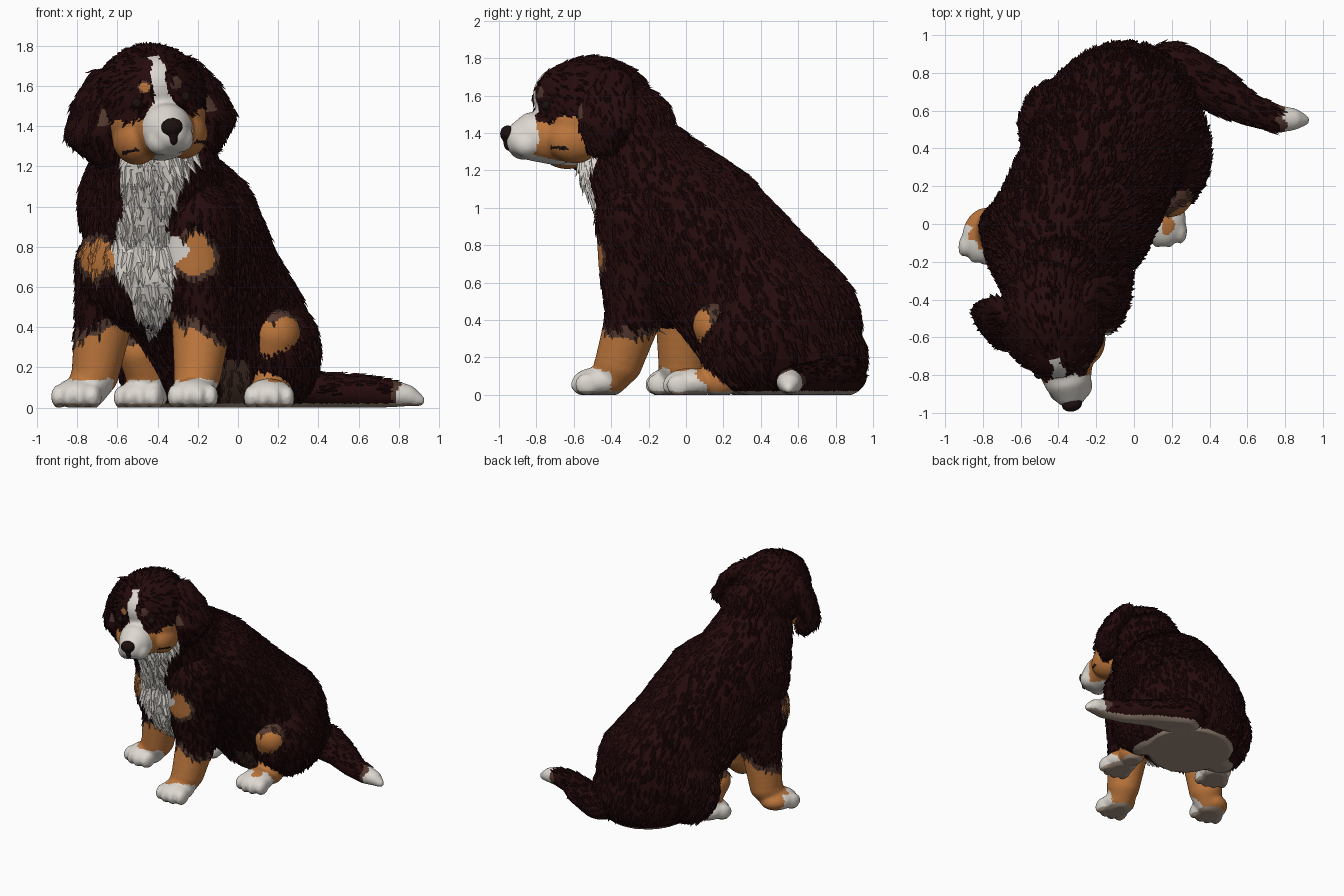
import bpy, bmesh, math, random
from mathutils import Vector, Matrix

random.seed(4)
if "Cube" in bpy.data.objects:
    bpy.data.objects.remove(bpy.data.objects["Cube"])

# Flat colours
COLOURS = [("dark_coat", (0.018, 0.0032, 0.0035)), ("coat_edge", (0.085, 0.04, 0.028)),
           ("tan_fur", (0.50, 0.18, 0.045)), ("white_fur", (0.72, 0.68, 0.63)),
           ("sole_taupe", (0.36, 0.275, 0.215)), ("nose_dark", (0.012, 0.005, 0.005))]
COAT, EDGE, TAN, WHITE, SOLE, NOSE = range(6)
MATS = []
for name, rgb in COLOURS:
    m = bpy.data.materials.new(name)
    m.use_nodes = True
    m.diffuse_color = (*rgb, 1)
    bsdf = m.node_tree.nodes["Principled BSDF"]
    bsdf.inputs["Base Color"].default_value = (*rgb, 1)
    bsdf.inputs["Roughness"].default_value = 0.9
    MATS.append(m)


def blob(c, r, yaw=0):
    """One ellipsoid: centre, radii, turn about z."""
    r = (r, r, r) if isinstance(r, (int, float)) else r
    return Vector(c), Vector(r), yaw


def chain(*links, yaw=0, steps=6):
    """Row of blended ellipsoids through the given (centre, radii) links."""
    out = []
    balls = [blob(*k) for k in links]
    for (c0, r0, _), (c1, r1, _) in zip(balls, balls[1:]):
        out += [(c0.lerp(c1, i / steps), r0.lerp(r1, i / steps), yaw) for i in range(steps + 1)]
    return out


def wobble(p):
    return 0.012 * (math.sin(41 * p.x + 23 * p.z) + math.sin(57 * p.y - 31 * p.x))


def add_tuft(bm, c, n, flow, length, mat):
    """Small pointed lock of fur lying along the flow direction."""
    f = flow + Vector([random.uniform(-0.25, 0.25) for _ in range(3)])
    f -= n * f.dot(n)
    if f.length < 0.1:
        return
    f.normalize()
    s = n.cross(f)
    size = length * random.uniform(0.7, 1.2)
    w = size * 0.3
    spots = (c + n * w * 0.4, c + s * w - n * 0.01, c - s * w - n * 0.01, c + f * size + n * size * 0.18)
    top, a, b, tip = [bm.verts.new(p) for p in spots]
    for vs in ((top, tip, a), (top, b, tip), (a, tip, b), (top, a, b)):
        bm.faces.new(vs).material_index = mat


def sculpt(name, blobs, paint, fur=None, flow=(0.1, 0.4, -0.9), density=0.15,
           ground=True, voxel=0.016, matrix=None):
    """Fuse ellipsoids into one skin, paint faces by rule, then add fur locks."""
    bm = bmesh.new()
    for c, r, yaw in blobs:
        mat = Matrix.Translation(c) @ Matrix.Rotation(yaw, 4, 'Z') @ Matrix.Diagonal((*r, 1))
        bmesh.ops.create_icosphere(bm, subdivisions=3, radius=1, matrix=mat)
    mesh = bpy.data.meshes.new(name)
    bm.to_mesh(mesh)
    bm.free()
    ob = bpy.data.objects.new(name, mesh)
    bpy.context.collection.objects.link(ob)
    rm = ob.modifiers.new("fuse", 'REMESH')
    rm.mode, rm.voxel_size = 'VOXEL', voxel
    sm = ob.modifiers.new("soften", 'SMOOTH')
    sm.factor, sm.iterations = 0.5, 5
    deps = bpy.context.evaluated_depsgraph_get()
    skin = bpy.data.meshes.new_from_object(ob.evaluated_get(deps))
    ob.modifiers.clear()
    ob.data = skin
    skin.name = name
    skin.materials.clear()
    for m in MATS:
        skin.materials.append(m)
    bm = bmesh.new()
    bm.from_mesh(skin)
    if ground:
        for v in bm.verts:
            v.co.z = max(v.co.z, 0)
    bm.normal_update()
    roots = []
    for f in bm.faces:
        p, n = f.calc_center_median(), f.normal.copy()
        f.smooth = True
        f.material_index = SOLE if ground and p.z < 0.02 and n.z < -0.4 else paint(p, n)
        if fur and f.material_index in fur and random.random() < density and (not ground or p.z > 0.06):
            roots.append((p, n, f.material_index))
    for p, n, i in roots:
        add_tuft(bm, p, n, Vector(flow), fur[i], i)
    bm.to_mesh(skin)
    bm.free()
    if matrix:
        ob.matrix_world = matrix
    return ob


# White bib rows (height, centre, half width) between two tan chest spots
BIB = [(0.33, -0.41, 0.0), (0.5, -0.43, 0.07), (0.68, -0.45, 0.12), (0.79, -0.45, 0.21),
       (0.86, -0.46, 0.13), (0.98, -0.48, 0.11), (1.12, -0.43, 0.14), (1.3, -0.39, 0.18)]
SPOTS = [(-0.7, 0.75, 0.085), (-0.22, 0.76, 0.1)]


def paint_chest(p, n):
    if p.y < -0.12 and n.y < 0.1 and p.z > 0.33:
        for (z0, c0, w0), (z1, c1, w1) in zip(BIB, BIB[1:]):
            t = (p.z - z0) / (z1 - z0)
            if 0 <= t <= 1 and abs(p.x - c0 - (c1 - c0) * t) < w0 + (w1 - w0) * t + wobble(p):
                return WHITE
        d = min(math.hypot(p.x - x, p.z - z) - r for x, z, r in SPOTS) + wobble(p) * 0.6
        if d < 0.03:
            return TAN if d < 0 else EDGE
    # thin belly hair
    if p.z < 0.24 and n.y < -0.2 and -0.09 < p.x < 0.06:
        return EDGE
    return COAT


# Torso with nape and thighs
torso = chain(((-0.41, -0.28, 1.25), 0.29), ((-0.42, -0.085, 1.0), 0.38),
              ((-0.3, 0.05, 0.86), 0.42), ((-0.18, 0.32, 0.57), 0.42),
              ((-0.08, 0.5, 0.36), 0.44))
torso += [blob((-0.4, -0.31, 1.42), (0.24, 0.25, 0.25)),
          blob((-0.42, -0.1, 0.72), (0.38, 0.33, 0.36)),
          blob((-0.05, 0.58, 0.2), (0.4, 0.39, 0.32)),
          blob((0.2, 0.39, 0.27), (0.21, 0.32, 0.28)),
          blob((-0.4, 0.52, 0.27), (0.21, 0.25, 0.28))]
sculpt("torso", torso, paint_chest, {COAT: 0.06, EDGE: 0.05, TAN: 0.05, WHITE: 0.11}, (0.1, 0.35, -0.9))


# Legs: dark top, tan shin, white paw with four toes
def paw(c, yaw):
    turn = Matrix.Rotation(yaw, 3, 'Z')
    out = [blob(c, (0.12, 0.15, 0.08), yaw)]
    for k in (-1.5, -0.5, 0.5, 1.5):
        off = turn @ Vector((k * 0.06, -0.1 + 0.022 * abs(k), -0.015))
        out.append(blob(c + off, (0.037, 0.068, 0.06), yaw))
    return out


def leg(name, links, foot, yaw, tan_top, lean=0, tan_back=9):
    foot = Vector(foot)
    ahead = Vector((math.sin(yaw), -math.cos(yaw), 0))

    def paint(p, n):
        w = wobble(p)
        if p.z < 0.135 + w * 0.5 and (p - foot).dot(ahead) > -0.08 + 0.4 * p.z + w:
            return WHITE
        if p.z > 0.55:
            return paint_chest(p, n)
        rise = p.z - tan_top - lean * (p.x - foot.x) - w
        if p.z > 0.24:
            rise = max(rise, p.y - tan_back)
        return TAN if rise < 0 else EDGE if rise < 0.05 else COAT

    sculpt(name, chain(*links) + paw(foot, yaw), paint, {COAT: 0.05, EDGE: 0.04}, voxel=0.013, density=0.1)


leg("left_front_leg", [((-0.21, -0.275, 0.93), 0.21), ((-0.21, -0.28, 0.7), 0.19), ((-0.18, -0.28, 0.42), 0.15),
                       ((-0.2, -0.36, 0.17), (0.12, 0.13, 0.12)), ((-0.22, -0.41, 0.09), 0.1)],
    (-0.225, -0.46, 0.07), 0, 0.385, -0.45)
leg("right_front_leg", [((-0.62, -0.03, 0.7), 0.19), ((-0.67, -0.02, 0.42), 0.145),
                        ((-0.71, -0.02, 0.17), (0.12, 0.13, 0.12)), ((-0.75, -0.04, 0.09), 0.1)],
    (-0.79, -0.06, 0.07), -0.2, 0.325, 0.5)
leg("left_hind_leg", [((0.19, 0.16, 0.37), 0.125), ((0.165, 0.22, 0.2), 0.11), ((0.17, 0.18, 0.08), 0.1)],
    (0.155, 0.03, 0.065), 0, 0.44, 0.1, 0.13)
leg("right_hind_leg", [((-0.49, 0.31, 0.28), 0.11), ((-0.45, 0.36, 0.16), 0.11), ((-0.44, 0.4, 0.08), 0.1)],
    (-0.47, 0.37, 0.065), -0.35, 0.31, -0.2)


# Tail curling along the ground, white tip
def paint_tail(p, n):
    x = p.x + wobble(p)
    return WHITE if x > 0.79 else EDGE if x > 0.765 else COAT


sculpt("tail", chain(((0.2, 0.8, 0.1), (0.17, 0.17, 0.12)), ((0.42, 0.72, 0.085), (0.13, 0.13, 0.09)),
                     ((0.6, 0.61, 0.08), (0.09, 0.09, 0.085)), ((0.76, 0.555, 0.07), (0.075, 0.075, 0.07)),
                     ((0.84, 0.555, 0.06), (0.055, 0.06, 0.055)), ((0.905, 0.55, 0.035), (0.025, 0.03, 0.03))),
       paint_tail, {COAT: 0.05}, (0.9, -0.45, 0), voxel=0.013, density=0.1)

# Head, shaped facing forward then turned and tilted
HEAD = Matrix.Translation((-0.43, -0.5, 1.5)) @ Matrix.Rotation(0.19, 4, 'Z') @ Matrix.Rotation(-0.13, 4, 'Y')


def paint_head(p, n):
    w, ax = wobble(p) * 0.6, abs(p.x)
    if p.y < 0 and p.z < 0.25 and n.y < 0.3:
        blaze = 0.03 + 0.65 * max(0, 0.06 - p.z) + 0.15 * max(0, 0.05 - abs(p.z - 0.17))
        if p.z > -0.06 and ax < min(blaze, 0.13) + w:
            return WHITE
        if p.y < -0.33 + w and p.z < 0.02 or (p.z < -0.2 and ax < 0.07):
            return WHITE
        # brow spots
        brow = math.hypot(ax - 0.08, p.z - 0.105)
        if brow < 0.032:
            return TAN if p.x < 0 and brow < 0.024 else EDGE
    if p.y < w and p.z < -0.05 + w:
        # mouth corner
        if -0.26 < p.y < -0.18 and abs(p.z + 0.21 + 0.2 * (p.y + 0.2)) < 0.008:
            return NOSE
        return TAN
    return COAT


def paint_ear(p, n):
    return EDGE if n.y < -0.8 and -0.06 < p.z < 0.1 else COAT


head = [blob((0, 0, 0.03), (0.285, 0.31, 0.285)), blob((0, -0.1, -0.05), (0.25, 0.2, 0.2)),
        blob((0, -0.13, 0.1), (0.2, 0.19, 0.17)), blob((0, 0.1, 0.08), (0.22, 0.22, 0.2))]
head += chain(((0, -0.2, -0.12), (0.165, 0.14, 0.155)), ((0, -0.34, -0.12), (0.125, 0.09, 0.13)),
              ((0, -0.42, -0.135), (0.085, 0.06, 0.085)))
for side in (-1, 1):
    head += [blob((side * 0.12, -0.12, -0.15), (0.12, 0.16, 0.13)),
             blob((side * 0.05, -0.37, -0.17), (0.07, 0.08, 0.07))]
sculpt("head", head, paint_head, {COAT: 0.04}, (0, 0.7, -0.5), 0.08, False, 0.012, HEAD)

# Drooping ears, flaring outward low down
for side, label in ((1, "left"), (-1, "right")):
    ear = chain(((side * 0.22, 0.06, 0.13), (0.06, 0.13, 0.09)), ((side * 0.29, 0.02, 0.01), (0.065, 0.17, 0.11)),
                ((side * 0.34, 0.01, -0.1), (0.065, 0.16, 0.08)), ((side * 0.28, 0.0, -0.2), (0.06, 0.1, 0.07)),
                yaw=-0.5 * side)
    sculpt(label + "_ear", ear, paint_ear, {COAT: 0.045}, (side * 0.3, 0.1, -0.9), 0.1, False, 0.014, HEAD)

# Nose and eyes
sculpt("nose", [blob((0, -0.465, -0.105), (0.056, 0.04, 0.045)), blob((0, -0.46, -0.15), (0.025, 0.03, 0.05))],
       lambda p, n: NOSE, ground=False, voxel=0.008, matrix=HEAD)
for side, label in ((1, "left"), (-1, "right")):
    sculpt(label + "_eye", [blob((side * 0.125, -0.275, 0.03), 0.028)], lambda p, n: NOSE,
           ground=False, voxel=0.008, matrix=HEAD)
